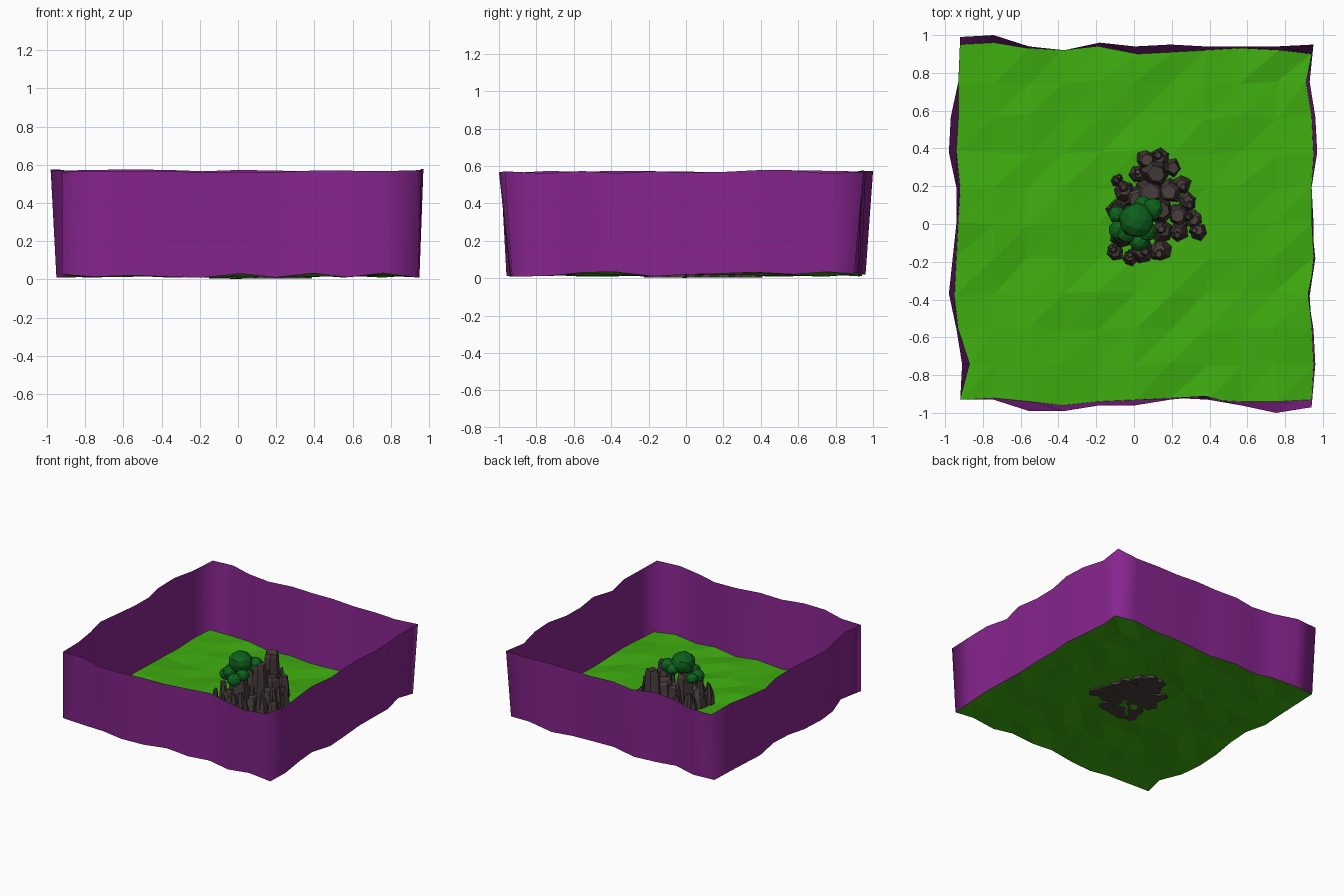
import bpy, bmesh, math, random
from mathutils import Vector

random.seed(7)
if "Cube" in bpy.data.objects:
    bpy.data.objects.remove(bpy.data.objects["Cube"], do_unlink=True)


def material(name, colour):
    mat = bpy.data.materials.new(name)
    mat.use_nodes = True
    mat.diffuse_color = (*colour, 1)
    mat.node_tree.nodes["Principled BSDF"].inputs["Base Color"].default_value = (*colour, 1)
    return mat


GRASS = material("grass green", (0.05, 0.42, 0.005))
PURPLE = material("wall purple", (0.24, 0.018, 0.27))
STONE = material("dark stone", (0.065, 0.046, 0.045))
LEAF = material("leaf green", (0.004, 0.12, 0.012))


def finish(name, bm, mat, smooth=False):
    bmesh.ops.recalc_face_normals(bm, faces=bm.faces)
    mesh = bpy.data.meshes.new(name)
    bm.to_mesh(mesh)
    bm.free()
    mesh.materials.append(mat)
    for poly in mesh.polygons:
        poly.use_smooth = smooth
    obj = bpy.data.objects.new(name, mesh)
    bpy.context.collection.objects.link(obj)
    return obj


N = 10
# Wavy borders: distance of each side from the middle, in hundredths
FLOOR = dict(front=[93, 92, 94, 96, 94, 93, 92, 93, 94, 94, 93],
             back=[95, 96, 93, 92, 94, 90, 91, 92, 93, 92, 90],
             left=[94, 95, 94, 93, 95, 95, 94, 95, 94, 91, 94],
             right=[92, 87, 93, 95, 94, 93, 92, 94, 93, 93, 92])
RIM = dict(front=[93, 93, 99, 99, 96, 96, 93, 91, 96, 100, 97],
           back=[99, 100, 94, 92, 96, 94, 95, 94, 94, 94, 95],
           left=[94, 96, 95, 92, 96, 94, 94, 97, 96, 93, 95],
           right=[92, 91, 94, 98, 96, 94, 94, 98, 97, 93, 92])


def border_point(i, j, sides, wobble=0.0):
    x = -0.93 + 1.87 * i / N + random.uniform(-wobble, wobble)
    y = -0.93 + 1.87 * j / N + random.uniform(-wobble, wobble)
    if i in (0, N):
        x = -sides["right"][j] / 100 if i == 0 else sides["left"][j] / 100
    if j in (0, N):
        y = -sides["front"][i] / 100 if j == 0 else sides["back"][i] / 100
    return x, y


# Uneven grass floor, split along one diagonal direction
bm = bmesh.new()
grid = {}
for i in range(N + 1):
    for j in range(N + 1):
        x, y = border_point(i, j, FLOOR, 0.015)
        grid[i, j] = bm.verts.new((x, y, random.uniform(0.008, 0.036)))
grid[N // 2, N // 2].co.z = 0.002
for i in range(N):
    for j in range(N):
        a, b = grid[i, j], grid[i + 1, j]
        c, d = grid[i + 1, j + 1], grid[i, j + 1]
        bm.faces.new((a, b, c))
        bm.faces.new((a, c, d))
loop = [(i, 0) for i in range(N)] + [(N, j) for j in range(N)]
loop += [(N - i, N) for i in range(N)] + [(0, N - j) for j in range(N)]
low_points = [grid[k].co.copy() for k in loop]
finish("grass_floor", bm, GRASS)

# Thin wavy wall around the floor
bm = bmesh.new()
low = [bm.verts.new(p) for p in low_points]
high = [bm.verts.new((*border_point(i, j, RIM), random.uniform(0.56, 0.578))) for i, j in loop]
for k in range(len(loop)):
    n = (k + 1) % len(loop)
    bm.faces.new((low[k], low[n], high[n], high[k]))
finish("boundary_wall", bm, PURPLE, smooth=True)


# Rock outcrop: clustered tapering shards
def add_shard(bm, x, y, radius, height, taper=0.6):
    sides = random.choice((5, 6, 7))
    turn = random.uniform(0, math.tau)
    lean = Vector((random.uniform(-1, 1), random.uniform(-1, 1), 0)) * radius * 0.2
    rings = []
    for t, scale in ((0, 1.1), (0.55, 0.9), (0.9, taper + 0.15), (1, taper)):
        ring = []
        for s in range(sides):
            ang = turn + math.tau * s / sides
            r = radius * scale * random.uniform(0.85, 1.12)
            z = 0.004 + height * t + (random.uniform(-0.012, 0.012) if t else 0)
            ring.append(bm.verts.new(Vector((x + r * math.cos(ang), y + r * math.sin(ang), z)) + lean * t))
        rings.append(ring)
    for lower, upper in zip(rings, rings[1:]):
        for s in range(sides):
            n = (s + 1) % sides
            bm.faces.new((lower[s], lower[n], upper[n], upper[s]))
    bm.faces.new(rings[0])
    bm.faces.new(rings[-1])


MAIN_SHARDS = [
    (0.11, 0.27, 0.075, 0.38), (0.13, 0.08, 0.07, 0.36), (0.0, 0.02, 0.08, 0.29),
    (0.08, 0.17, 0.08, 0.27), (0.19, 0.18, 0.07, 0.24), (0.02, 0.14, 0.07, 0.24),
    (0.2, 0.3, 0.05, 0.2), (0.06, 0.34, 0.05, 0.17), (0.24, 0.05, 0.06, 0.19),
]
LOW_SHARDS = [
    (0.14, 0.35, 0.05), (0.25, 0.21, 0.05), (0.28, 0.12, 0.05), (0.31, 0.03, 0.05),
    (0.34, -0.04, 0.045), (0.24, -0.04, 0.05), (0.15, -0.04, 0.06), (0.14, -0.14, 0.055),
    (0.04, -0.14, 0.06), (-0.02, -0.18, 0.04), (-0.1, -0.15, 0.045), (-0.06, -0.06, 0.06),
    (-0.09, 0.07, 0.055), (-0.05, 0.17, 0.06), (-0.09, 0.23, 0.03), (0.02, 0.26, 0.045),
]
bm = bmesh.new()
for x, y, r, h in MAIN_SHARDS:
    add_shard(bm, x, y, r, h)
for x, y, r in LOW_SHARDS:
    add_shard(bm, x, y, r, random.uniform(0.1, 0.18), 0.5)
    ang = random.uniform(0, math.tau)
    add_shard(bm, x + 0.02 * math.cos(ang), y + 0.02 * math.sin(ang), r * 0.6, random.uniform(0.16, 0.22), 0.5)
finish("rock_outcrop", bm, STONE)

# Bush of clustered leaf clumps on top of the rocks
CLUMPS = [
    (0.01, 0.02, 0.37, 0.095), (0.1, 0.08, 0.35, 0.06), (0.05, 0.1, 0.34, 0.05),
    (-0.08, -0.03, 0.27, 0.055), (-0.09, 0.05, 0.28, 0.045), (0.03, -0.09, 0.27, 0.055),
    (0.07, -0.04, 0.3, 0.05), (-0.04, -0.05, 0.3, 0.05),
]
bm = bmesh.new()
for x, y, z, r in CLUMPS:
    made = bmesh.ops.create_icosphere(bm, subdivisions=2, radius=r)
    for v in made["verts"]:
        v.co = v.co * random.uniform(0.93, 1.05)
        v.co.z *= 0.9
        v.co += Vector((x, y, z))
finish("bush", bm, LEAF)
